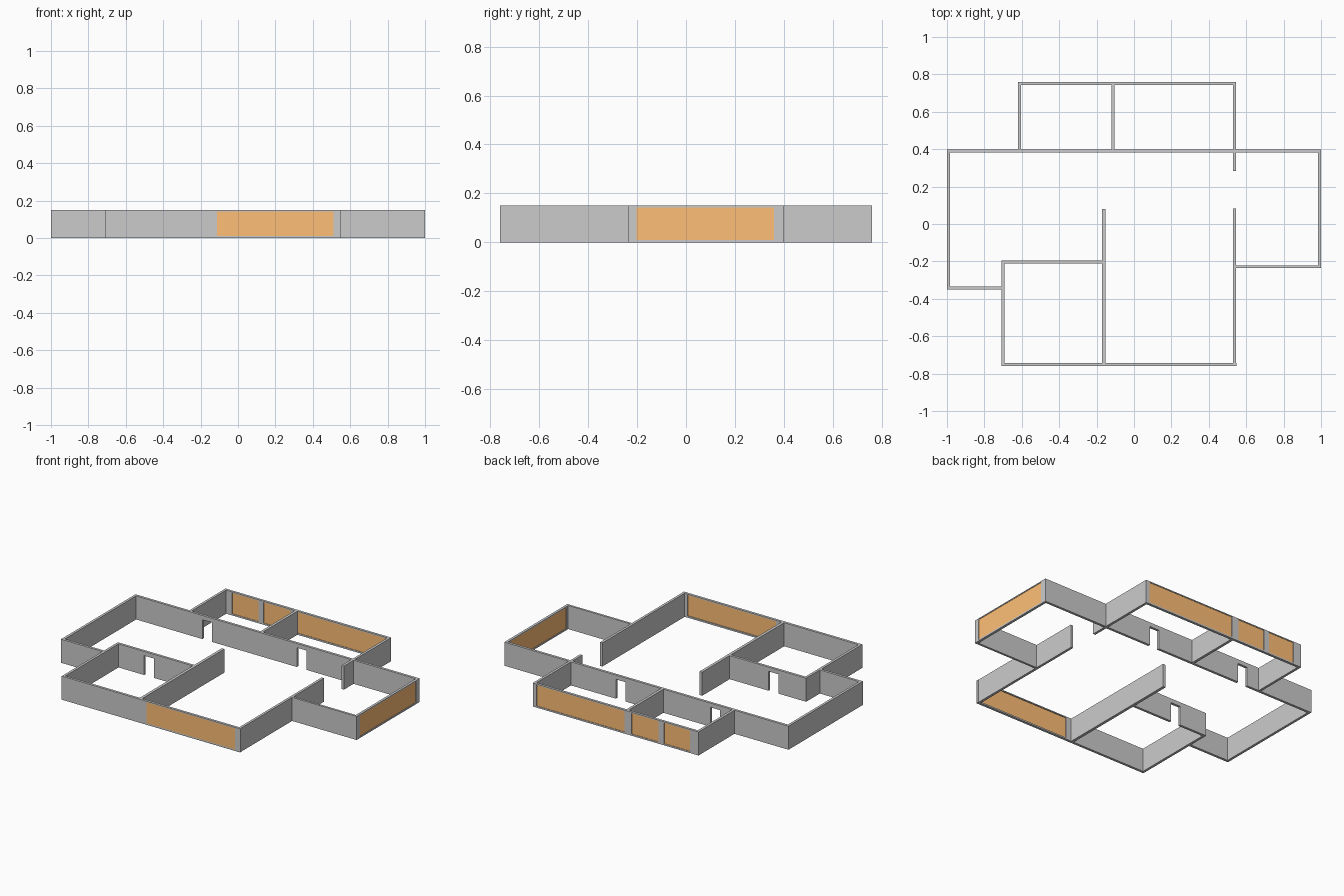
import bpy, bmesh

if "Cube" in bpy.data.objects:
    bpy.data.objects.remove(bpy.data.objects["Cube"])

H = 0.15
Z0, Z1 = 0.01, 0.143      # window sill and head
DOOR_H = 0.123

# wall footprints: x0, x1, y0, y1
walls = [
    (-1.0, 1.0, 0.382, 0.398),        # long rear cross wall
    (-1.0, -0.984, -0.35, 0.398),     # left
    (-1.0, -0.692, -0.35, -0.334),    # left front
    (-0.708, -0.692, -0.76, -0.196),  # front room left
    (-0.708, -0.152, -0.212, -0.196), # front room back
    (-0.17, -0.152, -0.76, 0.08),     # inner partition
    (-0.708, 0.548, -0.76, -0.744),   # front
    (0.53, 0.546, -0.76, 0.084),      # right partition
    (0.53, 0.546, 0.284, 0.76),       # rear right and stub
    (0.53, 1.0, -0.236, -0.222),      # right room front
    (0.984, 1.0, -0.236, 0.398),      # right
    (-0.62, 0.546, 0.744, 0.76),      # back
    (-0.62, -0.604, 0.382, 0.76),     # back left
    (-0.12, -0.103, 0.382, 0.76),     # back divider
]
doors = [(-0.518, -0.45, 0.382, 0.398), (0.146, 0.214, 0.382, 0.398),
         (-0.512, -0.444, -0.212, -0.196)]
windows = {
    "front_window": (-0.113, 0.51, -0.76, -0.744),
    "right_window": (0.984, 1.0, -0.202, 0.36),
    "back_window_wide": (-0.1, 0.52, 0.744, 0.76),
    "back_window_middle": (-0.34, -0.15, 0.744, 0.76),
    "back_window_end": (-0.562, -0.378, 0.744, 0.76),
}
# glass depth range across the wall
glass_depth = {"front_window": (-0.76, -0.75), "right_window": (0.987, 0.997)}


def inside(p, b):
    return b[0] < p[0] < b[1] and b[2] < p[1] < b[3]


def solid(p):
    if not 0 < p[2] < H or not any(inside(p, w) for w in walls):
        return False
    if p[2] < DOOR_H and any(inside(p, d) for d in doors):
        return False
    return not (Z0 < p[2] < Z1 and any(inside(p, w) for w in windows.values()))


def add_object(name, bm, mat=None):
    mesh = bpy.data.meshes.new(name)
    bm.to_mesh(mesh)
    bm.free()
    obj = bpy.data.objects.new(name, mesh)
    bpy.context.collection.objects.link(obj)
    if mat:
        mesh.materials.append(mat)
    return obj


# Walls: one clean shell around all solid cells, with openings left out
boxes = walls + doors + list(windows.values())
grid = [sorted({v for b in boxes for v in b[:2]}),
        sorted({v for b in boxes for v in b[2:]}),
        [0, Z0, DOOR_H, Z1, H]]
filled = set()
for i in range(len(grid[0]) - 1):
    for j in range(len(grid[1]) - 1):
        for k in range(4):
            c = [(grid[a][n] + grid[a][n + 1]) / 2 for a, n in enumerate((i, j, k))]
            if solid(c):
                filled.add((i, j, k))

bm = bmesh.new()
verts = {}


def corner(idx):
    if idx not in verts:
        verts[idx] = bm.verts.new([grid[a][idx[a]] for a in range(3)])
    return verts[idx]


for cell in filled:
    for a in range(3):
        for side in (0, 1):
            near = list(cell)
            near[a] += 1 if side else -1
            if tuple(near) in filled:
                continue
            b, c = (a + 1) % 3, (a + 2) % 3
            loop = []
            for db, dc in ((0, 0), (1, 0), (1, 1), (0, 1)):
                p = list(cell)
                p[a] += side
                p[b] += db
                p[c] += dc
                loop.append(corner(tuple(p)))
            bm.faces.new(loop if side else loop[::-1])
add_object("walls", bm)

# Window panels
amber = bpy.data.materials.new("amber_panel")
amber.diffuse_color = (1.0, 0.52, 0.18, 1)
amber.use_nodes = True
amber.node_tree.nodes["Principled BSDF"].inputs["Base Color"].default_value = amber.diffuse_color
for name, (x0, x1, y0, y1) in windows.items():
    if name == "right_window":
        x0, x1 = glass_depth[name]
    else:
        y0, y1 = glass_depth.get(name, (0.747, 0.757))
    bm = bmesh.new()
    bmesh.ops.create_cube(bm, size=1)
    bmesh.ops.scale(bm, vec=(x1 - x0, y1 - y0, Z1 - Z0), verts=bm.verts)
    bmesh.ops.translate(bm, vec=((x0 + x1) / 2, (y0 + y1) / 2, (Z0 + Z1) / 2), verts=bm.verts)
    add_object(name, bm, amber)
